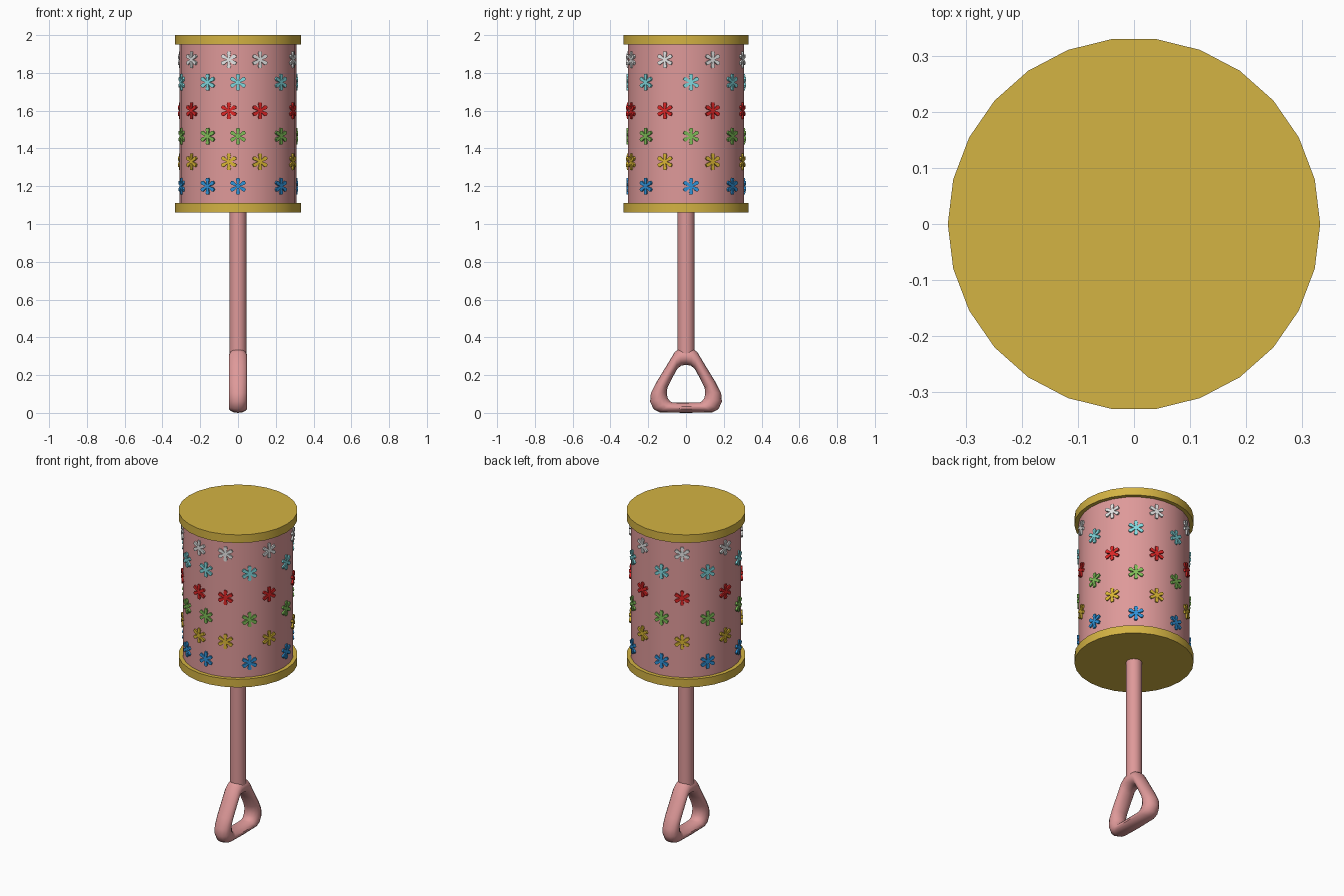
import bpy, bmesh
from math import sin, cos, pi, radians
from mathutils import Matrix, Vector

cube = bpy.data.objects.get("Cube")
if cube:
    bpy.data.objects.remove(cube, do_unlink=True)


def linear(c):
    c /= 255
    return c / 12.92 if c <= 0.04045 else ((c + 0.055) / 1.055) ** 2.4


def material(name, *rgb):
    m = bpy.data.materials.new(name)
    m.use_nodes = True
    col = tuple(linear(c) for c in rgb) + (1,)
    m.diffuse_color = col
    m.node_tree.nodes["Principled BSDF"].inputs["Base Color"].default_value = col
    return m


def finish(bm, name, mat, smooth=True):
    bmesh.ops.recalc_face_normals(bm, faces=bm.faces)
    me = bpy.data.meshes.new(name)
    bm.to_mesh(me)
    bm.free()
    me.materials.append(mat)
    ob = bpy.data.objects.new(name, me)
    bpy.context.collection.objects.link(ob)
    if smooth:
        bpy.ops.object.select_all(action='DESELECT')
        ob.select_set(True)
        bpy.context.view_layer.objects.active = ob
        bpy.ops.object.shade_smooth_by_angle(angle=radians(40))
    return ob


def cylinder(name, mat, radius, z0, z1, sides):
    bm = bmesh.new()
    ring = [bm.verts.new((radius * cos(2 * pi * i / sides),
                          radius * sin(2 * pi * i / sides), z0)) for i in range(sides)]
    base = bm.faces.new(ring)
    top = bmesh.ops.extrude_face_region(bm, geom=[base], use_keep_orig=True)["geom"]
    bmesh.ops.translate(bm, vec=(0, 0, z1 - z0),
                        verts=[v for v in top if isinstance(v, bmesh.types.BMVert)])
    return finish(bm, name, mat)


pink = material("pink", 222, 153, 153)
gold = material("gold", 212, 179, 67)

# Drum, its two rims and the rod
cylinder("drum_body", pink, 0.31, 1.08, 1.98, 26)
cylinder("lower_rim", gold, 0.333, 1.06, 1.11, 26)
cylinder("upper_rim", gold, 0.333, 1.95, 2.0, 26)
cylinder("rod", pink, 0.045, 0.30, 1.07, 16)

# Grip: rounded triangular loop, swept between an outer and an inner outline
half = [((0, .34), (0, .255)), ((.035, .34), (.025, .25)), ((.06, .322), (.045, .235)),
        ((.10, .255), (.07, .19)), ((.155, .165), (.098, .135)), ((.186, .105), (.102, .11)),
        ((.19, .06), (.098, .08)), ((.172, .02), (.085, .062)), ((.14, .003), (.07, .055)),
        ((0, 0), (0, .055))]
mirrored = [((-o[0], o[1]), (-i[0], i[1])) for o, i in half[-2:0:-1]]
bm = bmesh.new()
rings = []
for outer, inner in half + mirrored:
    o, i = Vector((0, *outer)), Vector((0, *inner))
    mid, arm = (o + i) / 2, (o - i) / 2
    rings.append([bm.verts.new(mid + arm * cos(a) + Vector((0.05 * sin(a), 0, 0)))
                  for a in (2 * pi * k / 14 for k in range(14))])
for n, ring in enumerate(rings):
    prev = rings[n - 1]
    for k in range(14):
        bm.faces.new((prev[k - 1], prev[k], ring[k], ring[k - 1]))
finish(bm, "grip", pink)


# Six-petalled flowers standing slightly proud of the drum
def add_flower(bm, azimuth, z):
    place = (Matrix.Translation((0, 0, z)) @ Matrix.Rotation(radians(azimuth), 4, 'Z'))
    outline = []
    for p in range(6):
        for turn, r in ((-30, .011), (-17, .036), (-9, .045), (9, .045), (17, .036)):
            a = radians(60 * p + turn)
            outline.append((r * sin(a), r * cos(a)))
    back, front = ([bm.verts.new(place @ Vector((x, u, v))) for u, v in outline]
                   for x in (0.302, 0.316))
    count = len(outline)
    for k in range(count):
        bm.faces.new((back[k - 1], back[k], front[k], front[k - 1]))
    # hexagonal heart plus one face per petal
    bm.faces.new([front[5 * p] for p in range(6)])
    for p in range(6):
        bm.faces.new([front[(5 * p + k) % count] for k in range(6)])


azimuths = [-142, -99, -68, -21, 27, 74, 121, 170]
rows = [("white", 1.87, (228, 228, 228)), ("cyan", 1.75, (130, 218, 224)),
        ("red", 1.60, (222, 38, 38)), ("green", 1.465, (128, 190, 88)),
        ("yellow", 1.33, (218, 182, 52)), ("blue", 1.20, (48, 148, 218))]
for n, (colour, z, rgb) in enumerate(rows):
    bm = bmesh.new()
    for a in azimuths:
        add_flower(bm, a - 22 * (n % 2), z)
    finish(bm, colour + "_flowers", material(colour, *rgb), smooth=False)
